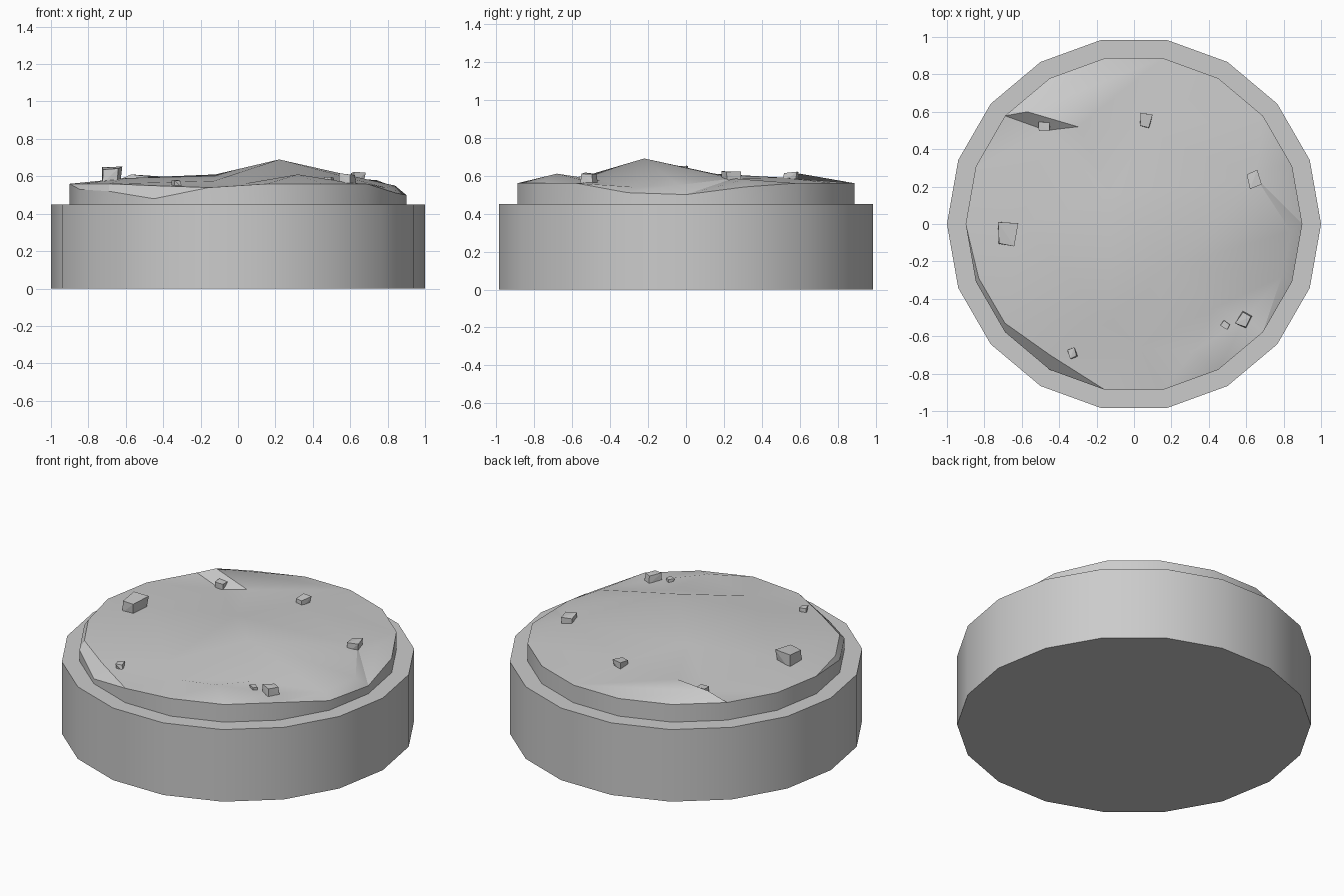
import bpy, bmesh, math, random
from mathutils import Vector, Matrix
from mathutils.geometry import delaunay_2d_cdt

if "Cube" in bpy.data.objects:
    bpy.data.objects.remove(bpy.data.objects["Cube"])

random.seed(4)
SIDES = 18


def finish(bm, name, angle=None):
    bmesh.ops.recalc_face_normals(bm, faces=bm.faces[:])
    mesh = bpy.data.meshes.new(name)
    bm.to_mesh(mesh)
    bm.free()
    obj = bpy.data.objects.new(name, mesh)
    bpy.context.collection.objects.link(obj)
    if angle:
        bpy.ops.object.select_all(action='DESELECT')
        obj.select_set(True)
        bpy.context.view_layer.objects.active = obj
        bpy.ops.object.shade_smooth_by_angle(angle=math.radians(angle))
    return obj


def ring(radius):
    return [(radius * math.cos(i * math.tau / SIDES),
             radius * math.sin(i * math.tau / SIDES)) for i in range(SIDES)]


# Plinth: plain 18-sided drum
bm = bmesh.new()
low = [bm.verts.new((x, y, 0)) for x, y in ring(1)]
high = [bm.verts.new((x, y, 0.45)) for x, y in ring(1)]
bm.faces.new(low[::-1])
bm.faces.new(high)
for i in range(SIDES):
    j = (i + 1) % SIDES
    bm.faces.new((low[i], low[j], high[j], high[i]))
finish(bm, "plinth", 30)

# Rocky ground: rim with chipped spots, plus peaks and hollows inside
chips = {0: 0.50, 1: 0.54, 11: 0.52, 12: 0.48, 13: 0.54, 10: 0.53, 17: 0.51}
rim = ring(0.9)
heights = [chips.get(i, 0.56) for i in range(SIDES)]
inner = [
    (0.22, -0.22, 0.69), (0.32, -0.68, 0.61), (0.43, -0.45, 0.575),
    (-0.13, -0.52, 0.575), (0.03, -0.66, 0.56), (-0.45, -0.70, 0.55),
    (-0.69, -0.53, 0.56), (-0.83, -0.29, 0.56), (0.65, 0.25, 0.585),
    (0.74, 0.31, 0.58), (0.84, -0.04, 0.55), (0.79, -0.28, 0.54),
    (-0.57, 0.60, 0.61), (-0.47, 0.50, 0.545), (-0.30, 0.52, 0.58),
    (-0.12, 0.15, 0.61), (-0.60, 0.00, 0.59), (0.06, 0.50, 0.59),
    (0.60, -0.50, 0.565),
]
pts = [Vector(p) for p in rim] + [Vector(p[:2]) for p in inner]
zs = heights + [p[2] for p in inner]
edges = [(i, (i + 1) % SIDES) for i in range(SIDES)]
# ridge lines that must stay as creases
edges += [(18, 26), (18, 21), (18, 20), (4, 30), (22, 23)]
verts, _, faces, origin, _, _ = delaunay_2d_cdt(pts, edges, [], 1, 1e-5)
bm = bmesh.new()
top = [bm.verts.new((v.x, v.y, zs[o[0]] if o else 0.57))
       for v, o in zip(verts, origin)]
for f in faces:
    bm.faces.new([top[i] for i in f])
border = [e for e in bm.edges if e.is_boundary]
skirt = bmesh.ops.extrude_edge_only(bm, edges=border)["geom"]
for g in skirt:
    if isinstance(g, bmesh.types.BMVert):
        g.co.z = 0.45
finish(bm, "rocky_ground", 22)

# Loose stones: hulls of jittered cubes
stones = [(-0.68, -0.06, 0.60, 0.065), (0.06, 0.55, 0.59, 0.038),
          (0.64, 0.24, 0.59, 0.042), (0.59, -0.51, 0.585, 0.04),
          (0.49, -0.54, 0.58, 0.022), (-0.33, -0.69, 0.56, 0.028),
          (-0.48, 0.52, 0.56, 0.033)]
for n, (x, y, z, r) in enumerate(stones, 1):
    bm = bmesh.new()
    spin = Matrix.Rotation(random.uniform(0, math.tau), 3, 'Z')
    for sx in (-1, 1):
        for sy in (-1, 1):
            for sz in (-1, 1):
                p = Vector((sx, sy * 0.8, sz * 0.75)) * r
                p *= random.uniform(0.7, 1.1)
                bm.verts.new(spin @ p + Vector((x, y, z)))
    bmesh.ops.convex_hull(bm, input=bm.verts[:])
    finish(bm, f"stone_{n}")
